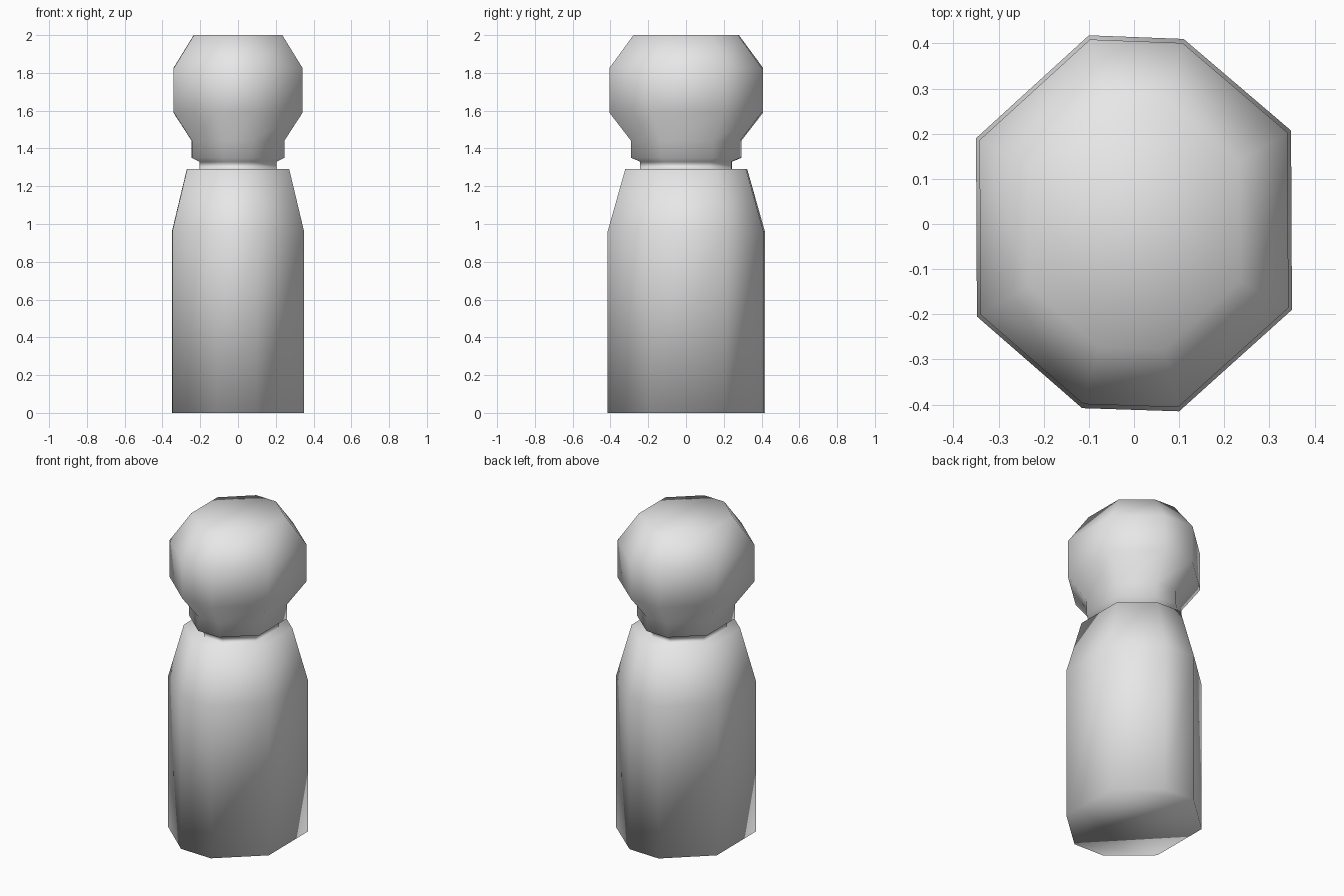
import bpy
import bmesh

if "Cube" in bpy.data.objects:
    bpy.data.objects.remove(bpy.data.objects["Cube"])

# Slightly skewed eight-sided cross-section at full body width
OUTLINE = [(0.10, -0.415), (0.35, -0.19), (0.348, 0.207), (0.11, 0.41),
           (-0.10, 0.418), (-0.35, 0.19), (-0.348, -0.205), (-0.115, -0.408)]

# Height and scale of each ring: body, shoulder, neck, jaw, head
RINGS = [(0.0, 1.0), (0.96, 1.0), (1.29, 0.775), (1.29, 0.585), (1.33, 0.585),
         (1.35, 0.70), (1.44, 0.70), (1.59, 0.978), (1.825, 0.978), (2.0, 0.67)]


def loft(name, rings, material):
    bm = bmesh.new()
    loops = [[bm.verts.new((x * s, y * s, z)) for x, y in OUTLINE] for z, s in rings]
    n = len(OUTLINE)
    for a, b in zip(loops, loops[1:]):
        for i in range(n):
            j = (i + 1) % n
            bm.faces.new((a[i], a[j], b[j], b[i]))
    bm.faces.new(loops[0][::-1])
    bm.faces.new(loops[-1])
    bmesh.ops.recalc_face_normals(bm, faces=bm.faces)
    for f in bm.faces:
        f.smooth = True
    mesh = bpy.data.meshes.new(name)
    bm.to_mesh(mesh)
    bm.free()
    mesh.materials.append(material)
    obj = bpy.data.objects.new(name, mesh)
    bpy.context.collection.objects.link(obj)
    return obj


grey = bpy.data.materials.new("light grey")
grey.diffuse_color = (0.8, 0.8, 0.8, 1)
grey.use_nodes = True
grey.node_tree.nodes["Principled BSDF"].inputs["Base Color"].default_value = grey.diffuse_color

# Body, neck and head as one continuous smooth surface
loft("peg_figure", RINGS, grey)
